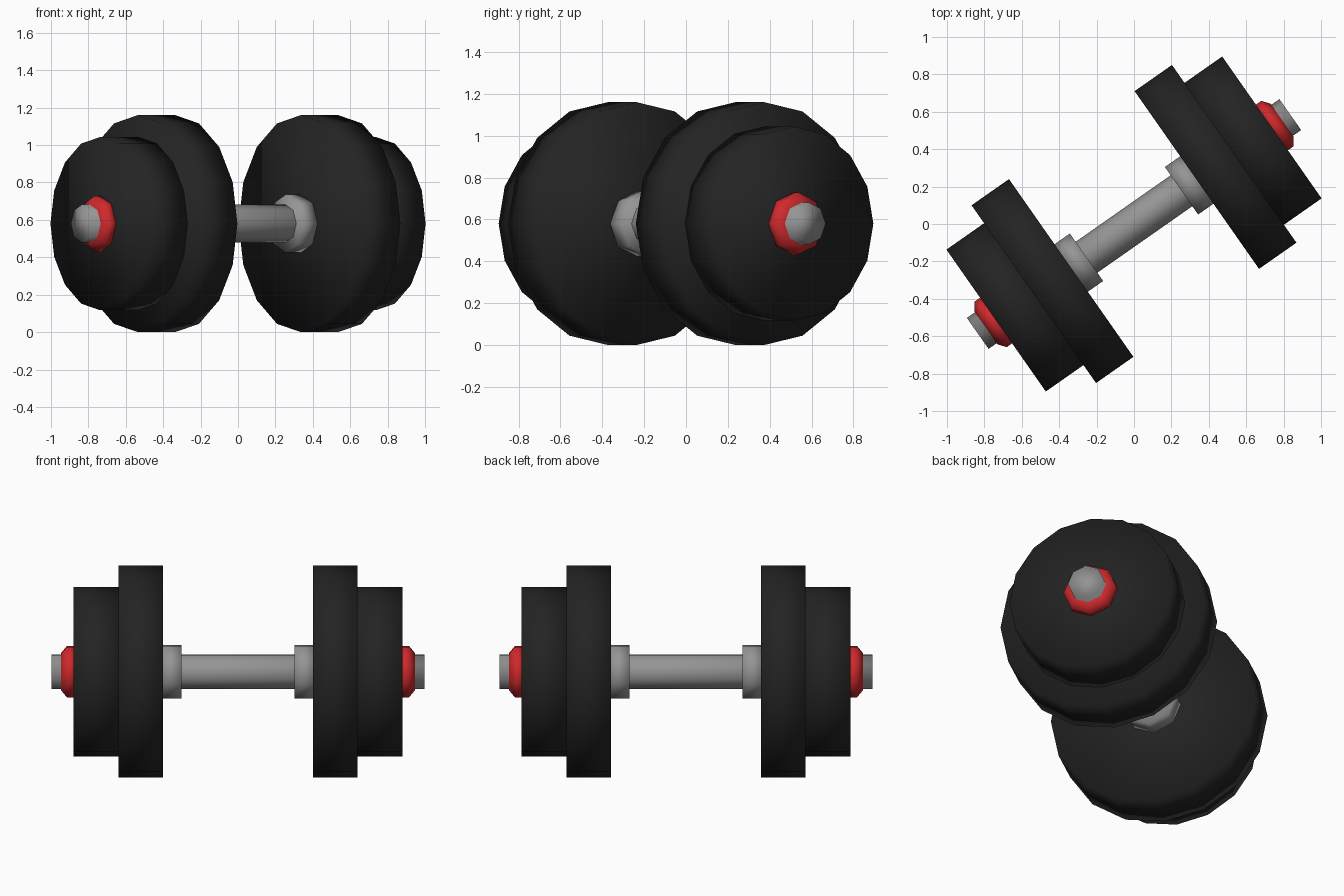
import bpy, bmesh, math
from mathutils import Matrix

if "Cube" in bpy.data.objects:
    bpy.data.objects.remove(bpy.data.objects["Cube"])

CENTRE_Z = 0.58
PLACE = Matrix.Translation((0, 0, CENTRE_Z)) @ Matrix.Rotation(math.radians(35), 4, 'Z')


def material(name, rgb):
    m = bpy.data.materials.new(name)
    m.diffuse_color = (*rgb, 1)
    m.use_nodes = True
    m.node_tree.nodes["Principled BSDF"].inputs["Base Color"].default_value = m.diffuse_color
    return m


BLACK = material("black_rubber", (0.017, 0.017, 0.018))
STEEL = material("grey_steel", (0.30, 0.30, 0.30))
RED = material("red_clamp", (0.62, 0.022, 0.025))


def turned(name, profile, sides, mat):
    """Solid of revolution about local X from (position, radius) points, with capped ends."""
    bm = bmesh.new()
    rings = []
    for x, r in profile:
        rings.append([bm.verts.new((x, r * math.cos(a), r * math.sin(a)))
                      for a in (2 * math.pi * i / sides for i in range(sides))])
    for a, b in zip(rings, rings[1:]):
        for i in range(sides):
            j = (i + 1) % sides
            bm.faces.new((a[i], a[j], b[j], b[i]))
    bm.faces.new(rings[0])
    bm.faces.new(rings[-1])
    bmesh.ops.recalc_face_normals(bm, faces=bm.faces)
    for f in bm.faces:
        f.smooth = True
    me = bpy.data.meshes.new(name)
    bm.to_mesh(me)
    bm.free()
    me.materials.append(mat)
    ob = bpy.data.objects.new(name, me)
    ob.matrix_world = PLACE
    bpy.context.collection.objects.link(ob)


# Bar running through everything
turned("bar", [(-1.02, 0.101), (1.02, 0.101)], 8, STEEL)

# Same stack of parts on both ends
for side, s in (("left", -1), ("right", 1)):
    parts = [
        ("collar", [(0.31, 0.155), (0.42, 0.155)], 8, STEEL),
        ("large_plate", [(0.41, 0.58), (0.654, 0.58)], 16, BLACK),
        ("small_plate", [(0.64, 0.463), (0.90, 0.463)], 16, BLACK),
        ("end_clamp", [(0.89, 0.149), (0.935, 0.149), (0.967, 0.108)], 8, RED),
    ]
    for name, profile, sides, mat in parts:
        turned(f"{side}_{name}", [(s * x, r) for x, r in profile], sides, mat)
